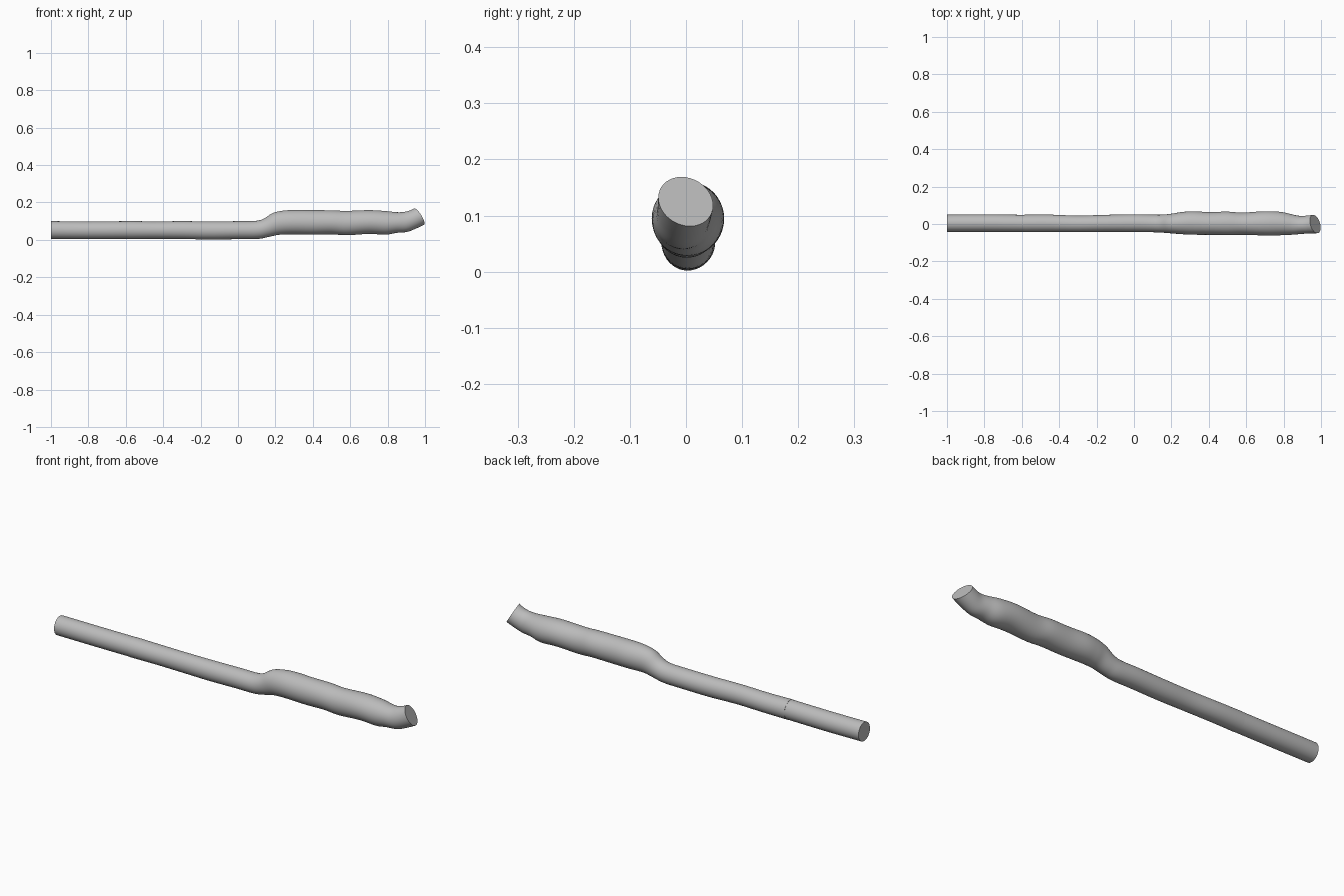
import bpy
import bmesh
import math
from mathutils import Vector

cube = bpy.data.objects.get("Cube")
if cube:
    bpy.data.objects.remove(cube)

grey = bpy.data.materials.new("matte grey")
grey.use_nodes = True
grey.diffuse_color = (0.5, 0.5, 0.5, 1)
grey.node_tree.nodes["Principled BSDF"].inputs["Base Color"].default_value = grey.diffuse_color

SIDES = 40
STEPS = 5


def catmull(a, b, c, d, t):
    """Smooth value between b and c."""
    return [0.5 * (2 * q + (r - p) * t + (2 * p - 5 * q + 4 * r - s) * t * t
                   + (3 * q - p - 3 * r + s) * t ** 3)
            for p, q, r, s in zip(a, b, c, d)]


def loft(name, stations):
    """Capped tube; station = x, y low, y high, z low, z high, lean up, turn back."""
    rows = []
    last = len(stations) - 1
    for i in range(last):
        four = [stations[min(max(i + k, 0), last)] for k in (-1, 0, 1, 2)]
        rows += [catmull(*four, s / STEPS) for s in range(STEPS)]
    rows.append(stations[-1])

    bm = bmesh.new()
    rings = []
    for x, y0, y1, z0, z1, lean, turn in rows:
        centre = Vector((x, (y0 + y1) / 2, (z0 + z1) / 2))
        normal = Vector((1, turn, lean)).normalized()
        side = Vector((-normal.y, normal.x, 0)).normalized()
        up = normal.cross(side)
        ring = []
        for k in range(SIDES):
            a = math.tau * k / SIDES
            offset = side * math.cos(a) * (y1 - y0) / 2 + up * math.sin(a) * (z1 - z0) / 2
            ring.append(bm.verts.new(centre + offset))
        rings.append(ring)
    for r, s in zip(rings, rings[1:]):
        for k in range(SIDES):
            n = (k + 1) % SIDES
            bm.faces.new((r[k], r[n], s[n], s[k]))
    bm.faces.new(rings[0])
    bm.faces.new(rings[-1])
    bmesh.ops.recalc_face_normals(bm, faces=bm.faces)
    mesh = bpy.data.meshes.new(name)
    bm.to_mesh(mesh)
    bm.free()
    mesh.materials.append(grey)
    obj = bpy.data.objects.new(name, mesh)
    bpy.context.collection.objects.link(obj)
    bpy.ops.object.select_all(action="DESELECT")
    obj.select_set(True)
    bpy.context.view_layer.objects.active = obj
    bpy.ops.object.shade_smooth_by_angle(angle=math.radians(40))


# Straight inlet pipe
loft("inlet_pipe", [
    (-1.0, -.042, .05, .005, .1, 0, 0),
    (-.8, -.042, .051, .004, .099, 0, 0),
    (-.585, -.043, .049, .005, .1, 0, 0),
])

# Slim pipe that swells into the thick section and bends up at the outlet
loft("main_pipe", [
    (-.585, -.044, .05, .004, .101, 0, 0),
    (-.45, -.043, .05, .005, .099, 0, 0),
    (-.3, -.044, .045, .005, .1, 0, 0),
    (-.15, -.043, .049, .002, .099, 0, 0),
    (0, -.043, .052, .004, .1, 0, 0),
    (.1, -.044, .05, .005, .102, .1, 0),
    (.15, -.046, .05, .014, .115, .25, 0),
    (.2, -.05, .055, .025, .145, .25, 0),
    (.25, -.054, .063, .029, .157, .05, 0),
    (.31, -.057, .068, .029, .16, 0, 0),
    (.4, -.058, .064, .028, .159, 0, 0),
    (.5, -.059, .066, .03, .158, 0, 0),
    (.58, -.058, .061, .025, .155, 0, 0),
    (.7, -.061, .068, .032, .159, 0, 0),
    (.79, -.06, .064, .028, .154, 0, 0),
    (.85, -.057, .05, .038, .148, 0, 0),
    (.895, -.053, .043, .042, .15, .15, .05),
    (.935, -.051, .046, .058, .16, .4, .15),
    (.969, -.051, .05, .074, .176, .62, .31),
])
